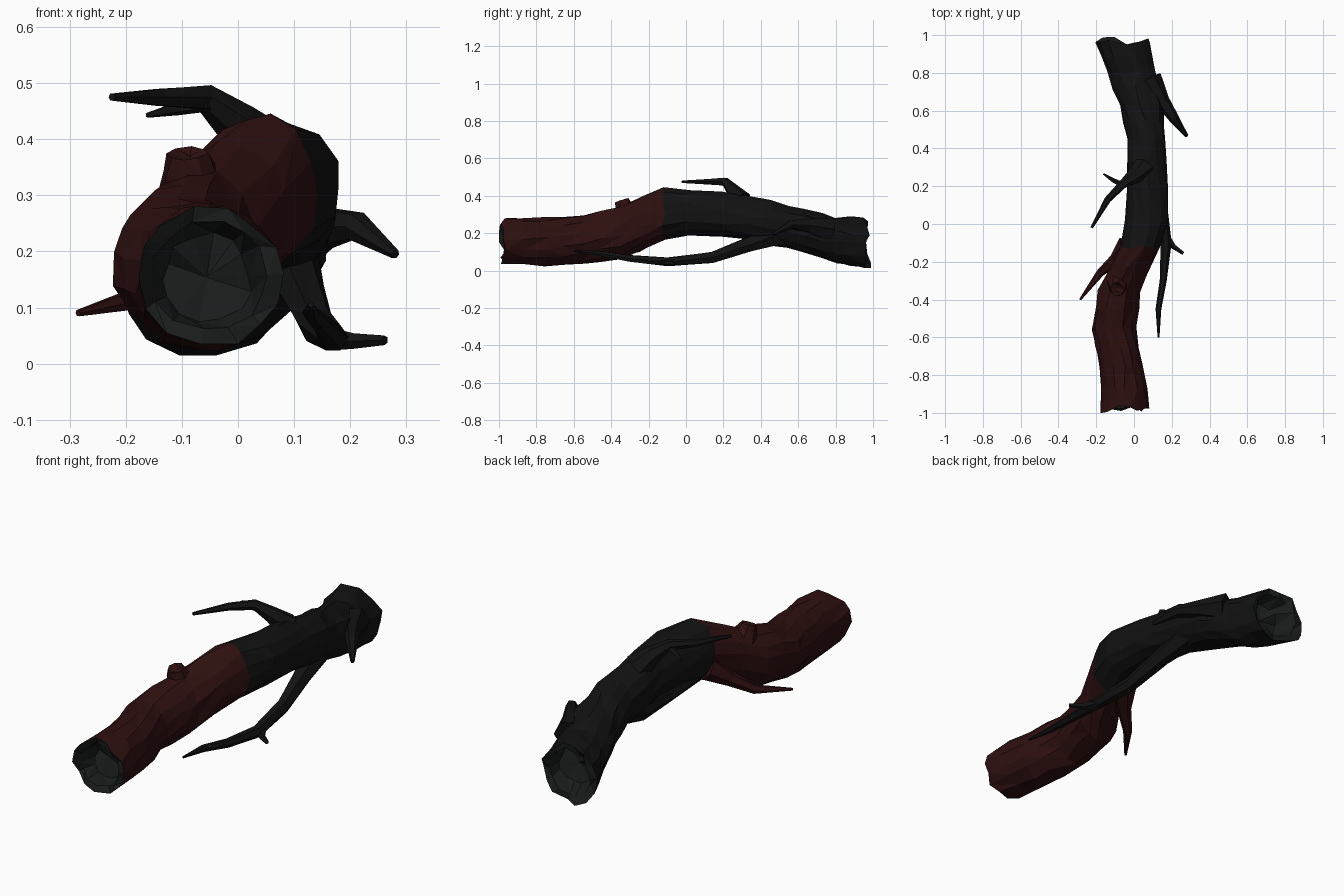
import bpy, bmesh, math, random
from mathutils import Vector

random.seed(11)

default_cube = bpy.data.objects.get("Cube")
if default_cube:
    bpy.data.objects.remove(default_cube, do_unlink=True)


def make_material(name, colour):
    material = bpy.data.materials.new(name)
    material.use_nodes = True
    material.diffuse_color = (*colour, 1)
    shader = material.node_tree.nodes["Principled BSDF"]
    shader.inputs["Base Color"].default_value = (*colour, 1)
    shader.inputs["Roughness"].default_value = 0.9
    return material


charcoal = make_material("charcoal black", (0.006, 0.006, 0.006))
red_bark = make_material("dark red bark", (0.028, 0.005, 0.005))
burnt_core = make_material("burnt core grey", (0.01, 0.011, 0.011))


def finish(bm, name, materials):
    bmesh.ops.recalc_face_normals(bm, faces=bm.faces)
    mesh = bpy.data.meshes.new(name)
    bm.to_mesh(mesh)
    bm.free()
    for material in materials:
        mesh.materials.append(material)
    obj = bpy.data.objects.new(name, mesh)
    bpy.context.collection.objects.link(obj)
    return obj


def bridge(bm, lower, upper, material=0):
    """Join two rings with triangles whose diagonals vary like split bark."""
    count = len(lower)
    for i in range(count):
        j = (i + 1) % count
        a, b, c, d = lower[i], lower[j], upper[j], upper[i]
        if random.random() < 0.5:
            triangles = ((a, b, c), (a, c, d))
        else:
            triangles = ((a, b, d), (b, c, d))
        for triangle in triangles:
            bm.faces.new(triangle).material_index = material


# Trunk outline along y: y, left x, right x, bottom z, top z
OUTLINE = [
    (-0.98, -0.18, 0.08, 0.035, 0.275),
    (-0.75, -0.18, 0.05, 0.025, 0.285),
    (-0.55, -0.22, 0.01, 0.04, 0.295),
    (-0.35, -0.19, 0.04, 0.065, 0.345),
    (-0.12, -0.07, 0.14, 0.17, 0.44),
    (0.02, -0.045, 0.185, 0.185, 0.435),
    (0.2, -0.035, 0.18, 0.185, 0.415),
    (0.45, -0.03, 0.165, 0.14, 0.375),
    (0.63, -0.075, 0.155, 0.095, 0.325),
    (0.8, -0.14, 0.115, 0.04, 0.285),
    (0.97, -0.2, 0.08, 0.01, 0.28),
]
SIDES = 14


def section(y):
    """Interpolate the trunk outline at y."""
    for a, b in zip(OUTLINE, OUTLINE[1:]):
        if y <= b[0] + 1e-6:
            t = (y - a[0]) / (b[0] - a[0])
            return [p + (q - p) * t for p, q in zip(a, b)][1:]
    return OUTLINE[-1][1:]


def trunk_ring(bm, y, scale=1.0, jitter=0.06, ragged=0.0):
    left, right, bottom, top = section(y)
    ring = []
    for i in range(SIDES):
        angle = math.tau * (i + random.uniform(-0.2, 0.2)) / SIDES + 0.4 * y
        reach = scale * (1.01 + random.uniform(-jitter, jitter))
        ring.append(bm.verts.new((
            (left + right) / 2 + math.cos(angle) * reach * (right - left) / 2,
            y + random.uniform(-ragged, ragged),
            (bottom + top) / 2 + math.sin(angle) * reach * (top - bottom) / 2)))
    return ring


# Log with a red front half, charred rear half and hollow broken ends
bm = bmesh.new()
stations = sorted([row[0] for row in OUTLINE] + [-0.87, -0.65, -0.45, -0.24, 0.32, 0.54, 0.72, 0.88])
rings = []
for y in stations:
    at_end = y in (stations[0], stations[-1])
    rings.append(trunk_ring(bm, y, ragged=0.022 if at_end else 0.012))
for lower, upper in zip(rings, rings[1:]):
    middle = sum(v.co.y for v in lower + upper) / (2 * SIDES)
    bridge(bm, lower, upper, 1 if middle < -0.12 else 0)
for ring, y, inward in ((rings[0], stations[0], 1), (rings[-1], stations[-1], -1)):
    lip = trunk_ring(bm, y + inward * 0.015, 0.8, 0.05, 0.015)
    hollow = trunk_ring(bm, y + inward * 0.09, 0.62, 0.1, 0.02)
    bridge(bm, ring, lip, 2)
    bridge(bm, lip, hollow, 2)
    centre = sum((v.co for v in hollow), Vector()) / SIDES
    tip = bm.verts.new(centre + Vector((0, inward * 0.02, 0)))
    for i in range(SIDES):
        bm.faces.new((hollow[i], hollow[(i + 1) % SIDES], tip)).material_index = 2
finish(bm, "log_trunk", [charcoal, red_bark, burnt_core])


def branch(name, material, path, radii, sides=6):
    """Loft a tapering, slightly crooked tube along a path."""
    bm = bmesh.new()
    points = [Vector(p) for p in path]
    previous = None
    first = None
    for i, (point, radius) in enumerate(zip(points, radii)):
        tangent = (points[min(i + 1, len(points) - 1)] - points[max(i - 1, 0)]).normalized()
        side = tangent.cross(Vector((0, 0, 1))).normalized()
        up = side.cross(tangent)
        ring = []
        for k in range(sides):
            angle = math.tau * k / sides
            reach = radius * random.uniform(0.9, 1.1)
            ring.append(bm.verts.new(point + (side * math.cos(angle) + up * math.sin(angle)) * reach))
        if previous:
            bridge(bm, previous, ring)
        else:
            first = ring
        previous = ring
    bm.faces.new(first)
    bm.faces.new(previous)
    return finish(bm, name, [material])


# Upper branch and its twig
branch("upper_branch", charcoal,
       [(0.05, 0.3, 0.37), (0, 0.25, 0.43), (-0.06, 0.21, 0.475), (-0.14, 0.13, 0.475), (-0.225, -0.02, 0.475)],
       [0.06, 0.04, 0.025, 0.018, 0.007])
branch("upper_twig", charcoal,
       [(-0.05, 0.2, 0.465), (-0.11, 0.23, 0.455), (-0.162, 0.265, 0.443)],
       [0.016, 0.013, 0.005], 5)

# Long branch sweeping forward under the log
branch("long_lower_branch", charcoal,
       [(0.08, 0.5, 0.2), (0.11, 0.34, 0.14), (0.14, 0.14, 0.07), (0.17, -0.1, 0.045),
        (0.155, -0.3, 0.065), (0.13, -0.45, 0.09), (0.13, -0.6, 0.105)],
       [0.07, 0.045, 0.032, 0.027, 0.02, 0.015, 0.005])
branch("long_branch_twig", charcoal,
       [(0.17, -0.06, 0.045), (0.21, -0.12, 0.04), (0.262, -0.155, 0.042)],
       [0.022, 0.015, 0.009], 5)

# Rear side branch
branch("rear_side_branch", charcoal,
       [(0.08, 0.76, 0.22), (0.15, 0.65, 0.24), (0.21, 0.56, 0.245), (0.28, 0.465, 0.195)],
       [0.07, 0.042, 0.026, 0.009])

# Front side branch
branch("front_side_branch", red_bark,
       [(-0.03, -0.12, 0.23), (-0.1, -0.19, 0.17), (-0.18, -0.26, 0.115), (-0.285, -0.4, 0.09)],
       [0.06, 0.035, 0.022, 0.006])

# Broken knot with a sunken middle
branch("bark_knot", red_bark,
       [(-0.08, -0.31, 0.29), (-0.088, -0.335, 0.345), (-0.09, -0.345, 0.375), (-0.089, -0.34, 0.36)],
       [0.065, 0.05, 0.036, 0.018], 8)
